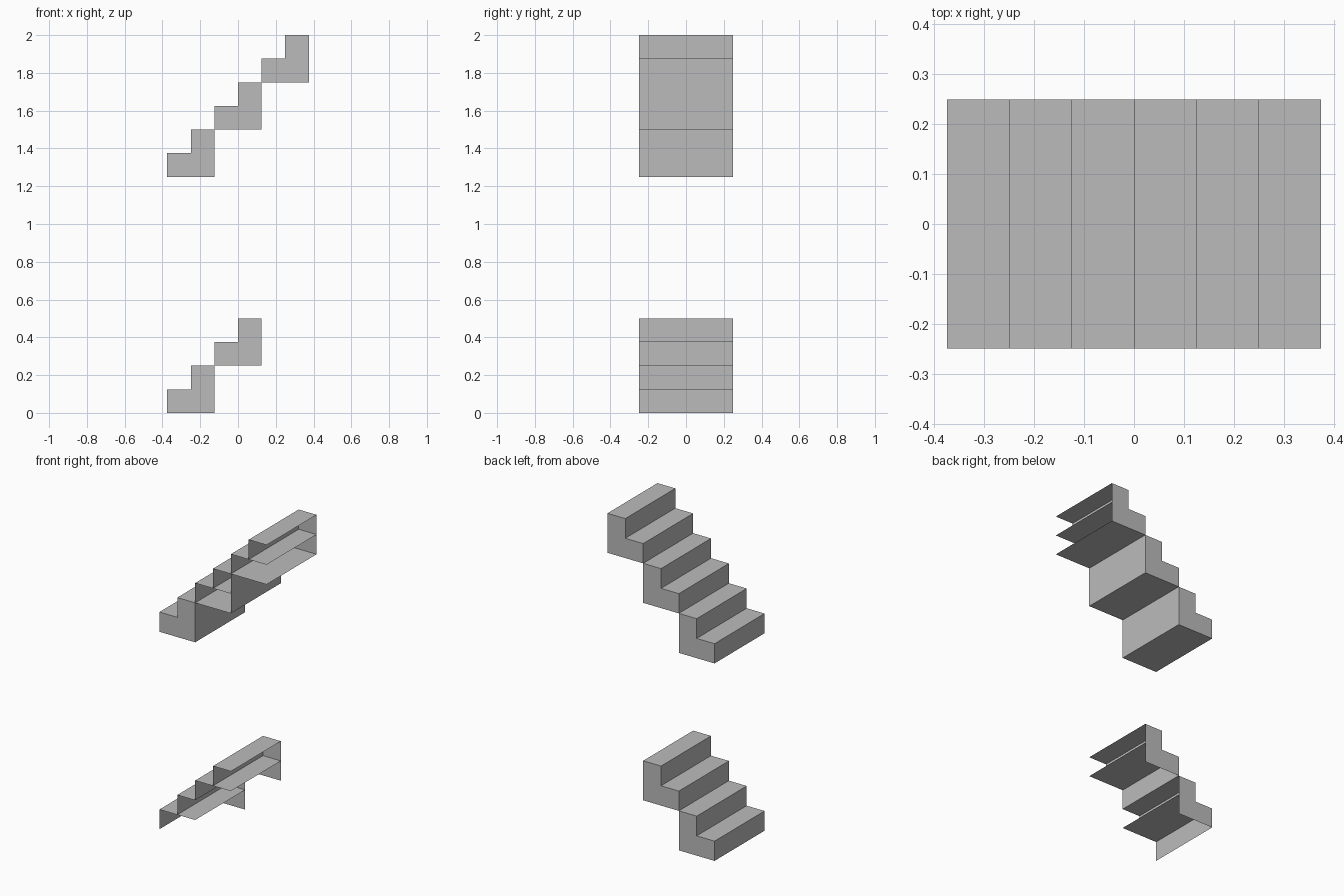
import bpy
import bmesh
from mathutils import Vector

if "Cube" in bpy.data.objects:
    bpy.data.objects.remove(bpy.data.objects["Cube"], do_unlink=True)

HALF = 0.125      # half of one step's run and rise
SIDE = 0.25       # half of the stair width
DIRECTIONS = {"front": Vector((0, -1, 0)), "back": Vector((1, 0, 0)),
              "bottom": Vector((0, 0, -1))}

grey = bpy.data.materials.new("stone_grey")
grey.use_nodes = True
colour = (0.5, 0.5, 0.5, 1)
grey.diffuse_color = colour
grey.node_tree.nodes["Principled BSDF"].inputs["Base Color"].default_value = colour


def add_step(name, x, z, open_sides):
    """L-shaped step with its low corner at (x, z) and some sides left open."""
    bm = bmesh.new()

    # L profile, extruded across the width
    corners = [(0, 0), (2, 0), (2, 2), (1, 2), (1, 1), (0, 1)]
    profile = bm.faces.new([bm.verts.new((x + a * HALF, -SIDE, z + b * HALF))
                            for a, b in corners])
    extruded = bmesh.ops.extrude_face_region(bm, geom=[profile], use_keep_orig=True)
    moved = [v for v in extruded["geom"] if isinstance(v, bmesh.types.BMVert)]
    bmesh.ops.translate(bm, verts=moved, vec=(0, 2 * SIDE, 0))
    bmesh.ops.recalc_face_normals(bm, faces=bm.faces[:])
    bm.normal_update()

    # Open the sides that have no wall
    unwanted = [f for f in bm.faces
                if any(f.normal.dot(DIRECTIONS[s]) > 0.9 for s in open_sides)]
    bmesh.ops.delete(bm, geom=unwanted, context="FACES")

    # Tread carries on beneath the upper half of the step
    bm.faces.new([bm.verts.new((x + a * HALF, y, z + HALF))
                  for a, y in ((1, -SIDE), (2, -SIDE), (2, SIDE), (1, SIDE))])

    mesh = bpy.data.meshes.new(name)
    bm.to_mesh(mesh)
    bm.free()
    mesh.materials.append(grey)
    bpy.context.collection.objects.link(bpy.data.objects.new(name, mesh))


# Each flight: base height and the open sides of its steps, from the lowest up
flights = {
    "lower_step": (0.0, [("front", "back", "bottom")] * 2),
    "upper_step": (1.25, [(), ("front",), ("front", "back")]),
}
for label, (base, steps) in flights.items():
    for i, open_sides in enumerate(steps):
        add_step(f"{label}_{i + 1}", -3 * HALF + 2 * HALF * i,
                 base + 2 * HALF * i, open_sides)
